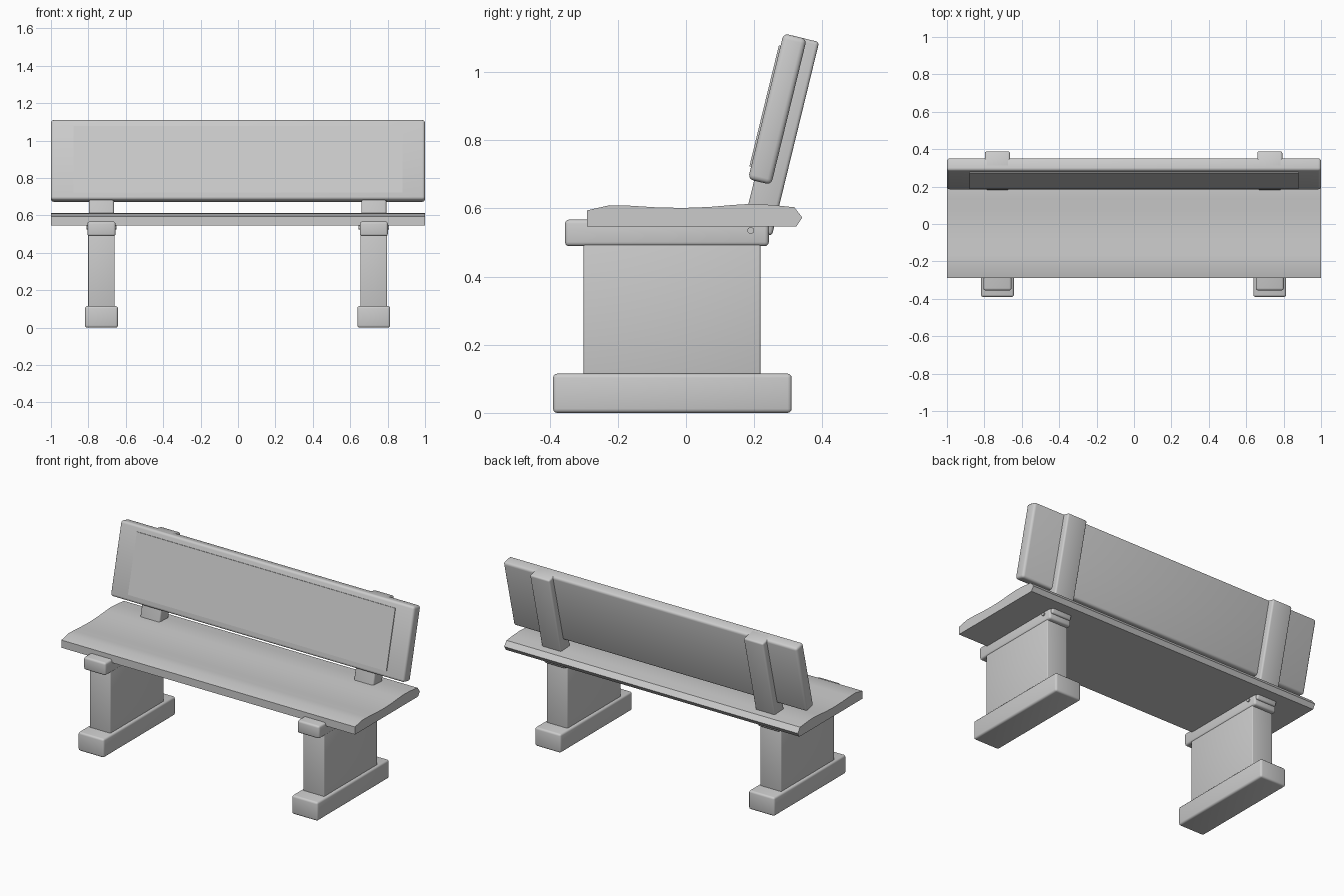
import bpy, bmesh, math
from mathutils import Vector

cube = bpy.data.objects.get("Cube")
if cube:
    bpy.data.objects.remove(cube, do_unlink=True)

# One plain grey for the whole bench
grey = bpy.data.materials.new("stone_grey")
grey.use_nodes = True
grey.diffuse_color = (0.6, 0.6, 0.6, 1)
bsdf = grey.node_tree.nodes["Principled BSDF"]
bsdf.inputs["Base Color"].default_value = (0.6, 0.6, 0.6, 1)
bsdf.inputs["Roughness"].default_value = 0.8

LEAN = math.radians(13.7)


def finish(name, bm, angle=35):
    bmesh.ops.recalc_face_normals(bm, faces=bm.faces)
    mesh = bpy.data.meshes.new(name)
    bm.to_mesh(mesh)
    bm.free()
    mesh.materials.append(grey)
    obj = bpy.data.objects.new(name, mesh)
    bpy.context.collection.objects.link(obj)
    bpy.ops.object.select_all(action='DESELECT')
    obj.select_set(True)
    bpy.context.view_layer.objects.active = obj
    bpy.ops.object.shade_smooth_by_angle(angle=math.radians(angle))
    return obj


def box(name, size, centre, bevel=0.01, lean=0.0):
    bm = bmesh.new()
    bmesh.ops.create_cube(bm, size=1)
    bmesh.ops.scale(bm, vec=size, verts=bm.verts)
    if bevel:
        bmesh.ops.bevel(bm, geom=bm.edges[:], offset=bevel, segments=3,
                        profile=0.5, affect='EDGES')
    obj = finish(name, bm)
    obj.location = centre
    obj.rotation_euler.x = -lean
    return obj


# Seat: a gently dished cross-section extruded along the full length
profile = [(-0.29, 0.547), (-0.29, 0.594), (-0.224, 0.609), (-0.17, 0.608),
           (-0.09, 0.603), (-0.01, 0.601), (0.07, 0.604), (0.14, 0.610),
           (0.19, 0.613), (0.25, 0.610), (0.318, 0.603), (0.341, 0.573),
           (0.324, 0.547)]
bm = bmesh.new()
face = bm.faces.new([bm.verts.new((-1, y, z)) for y, z in profile])
ext = bmesh.ops.extrude_face_region(bm, geom=[face], use_keep_orig=True)
bmesh.ops.translate(bm, vec=(2, 0, 0),
                    verts=[g for g in ext["geom"] if isinstance(g, bmesh.types.BMVert)])
finish("seat", bm, 25)

# Backrest board and the slightly raised panel on its front
centre = Vector((0, 0.268, 0.891))
forward = Vector((0, -math.cos(LEAN), math.sin(LEAN)))
box("backrest_board", (2, 0.07, 0.44), centre, 0.015, LEAN)
box("backrest_front_panel", (1.76, 0.008, 0.365), centre + forward * 0.036, 0, LEAN)

# Two supports: foot, leg, seat beam, leaning post and cross bolt
for side, x in (("right", -0.73), ("left", 0.726)):
    box(side + "_foot", (0.176, 0.70, 0.115), (x, -0.04, 0.0575), 0.012)
    box(side + "_leg", (0.142, 0.518, 0.40), (x, -0.041, 0.305), 0.005)
    box(side + "_seat_beam", (0.15, 0.598, 0.078), (x, -0.056, 0.528), 0.012)
    box(side + "_back_post", (0.134, 0.089, 0.585), (x, 0.278, 0.814), 0.01, LEAN)
    bm = bmesh.new()
    bmesh.ops.create_cone(bm, cap_ends=True, segments=16, radius1=0.01,
                          radius2=0.01, depth=0.162)
    bolt = finish(side + "_bolt", bm)
    bolt.location = (x, 0.19, 0.535)
    bolt.rotation_euler.y = math.pi / 2
